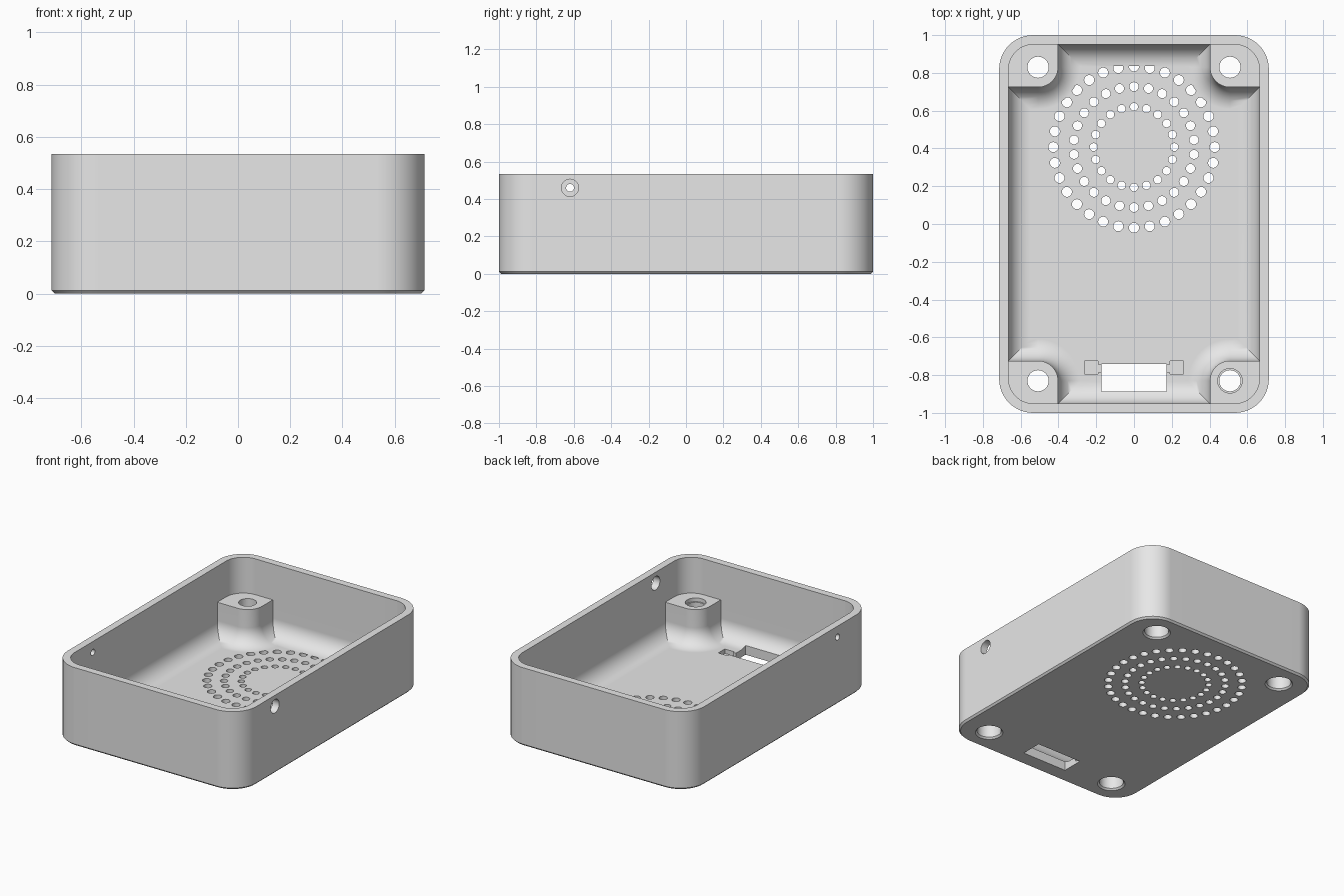
import bpy, bmesh
from math import sin, cos, pi, radians

if "Cube" in bpy.data.objects:
    bpy.data.objects.remove(bpy.data.objects["Cube"])

# Main sizes
OUT_X, OUT_Y, HEIGHT = 0.714, 1.0, 0.535
WALL, FLOOR, POST_TOP = 0.05, 0.05, 0.29
IN_X, IN_Y = OUT_X - WALL, OUT_Y - WALL
HOLE_X, HOLE_Y, POST_R = 0.508, 0.83, 0.106
FILLET, SEGS = 0.115, 12

grey = bpy.data.materials.new("light_grey_plastic")
grey.use_nodes = True
grey.diffuse_color = (0.8, 0.8, 0.8, 1)
grey.node_tree.nodes["Principled BSDF"].inputs["Base Color"].default_value = (0.8, 0.8, 0.8, 1)


def arc(cx, cy, r, start, end):
    angles = [radians(start + (end - start) * i / SEGS) for i in range(SEGS + 1)]
    return [(cx + r * cos(a), cy + r * sin(a)) for a in angles]


def four_corners(quarter, z):
    """Mirror a quarter outline into a closed ring."""
    ring = []
    for sx, sy in ((1, 1), (-1, 1), (-1, -1), (1, -1)):
        pts = [(x * sx, y * sy, z) for x, y in quarter]
        ring += pts if sx * sy > 0 else pts[::-1]
    return ring


def wall_ring(x, y, r, z):
    """Rounded rectangle, with points where the posts meet the walls."""
    corner = arc(x - r, y - r, r, 0, 90)
    return four_corners([(x, HOLE_Y - POST_R)] + corner + [(HOLE_X - POST_R, y)], z)


def post_ring(inset, z):
    """Cavity outline that runs around the corner posts."""
    r = POST_R + inset
    corner = arc(HOLE_X, HOLE_Y, r, 270, 180)
    return four_corners([(IN_X - inset, HOLE_Y - r)] + corner + [(HOLE_X - r, IN_Y - inset)], z)


def circle(x, y, z, r, along_x=False, n=32):
    pts = [(r * cos(2 * pi * i / n), r * sin(2 * pi * i / n)) for i in range(n)]
    return [(x, y + a, z + b) if along_x else (x + a, y + b, z) for a, b in pts]


def loft(bm, rings):
    """Skin a stack of rings and cap both ends."""
    rows = [[bm.verts.new(p) for p in ring] for ring in rings]
    for low, high in zip(rows, rows[1:]):
        for i in range(len(low)):
            bm.faces.new((low[i - 1], low[i], high[i], high[i - 1]))
    bm.faces.new(rows[0][::-1])
    bm.faces.new(rows[-1])


def box(bm, x0, x1, y0, y1, z0, z1):
    loft(bm, [[(x0, y0, z), (x1, y0, z), (x1, y1, z), (x0, y1, z)] for z in (z0, z1)])


def finish(bm, name):
    bmesh.ops.remove_doubles(bm, verts=bm.verts[:], dist=1e-5)
    bmesh.ops.recalc_face_normals(bm, faces=bm.faces[:])
    mesh = bpy.data.meshes.new(name)
    bm.to_mesh(mesh)
    bm.free()
    obj = bpy.data.objects.new(name, mesh)
    bpy.context.collection.objects.link(obj)
    mesh.materials.append(grey)
    return obj


# Tray: outside, rim, inside wall, post tops, then the filleted floor
CHAMFER = 0.012
rings = [
    wall_ring(OUT_X - CHAMFER, OUT_Y - CHAMFER, 0.18 - CHAMFER, 0),
    wall_ring(OUT_X, OUT_Y, 0.18, CHAMFER),
    wall_ring(OUT_X, OUT_Y, 0.18, HEIGHT),
    wall_ring(IN_X, IN_Y, 0.13, HEIGHT),
    wall_ring(IN_X, IN_Y, 0.13, POST_TOP),
    post_ring(0, POST_TOP),
]
STEPS = 8
for i in range(STEPS + 1):
    a = pi / 2 * i / STEPS
    rings.append(post_ring(FILLET * (1 - cos(a)), FLOOR + FILLET * (1 - sin(a))))
bm = bmesh.new()
loft(bm, rings)
case = finish(bm, "speaker_case")

# Round holes: speaker grille, screw posts and side walls
bm = bmesh.new()
for count, ring_r, r in ((20, 0.2135, 0.021), (26, 0.32, 0.024), (32, 0.427, 0.0265)):
    for i in range(count):
        a = pi / 2 + 2 * pi * i / count
        x, y = ring_r * cos(a), 0.407 + ring_r * sin(a)
        loft(bm, [circle(x, y, z, r, n=20) for z in (-0.05, FLOOR + 0.0001)])
for sx in (-1, 1):
    for sy in (-1, 1):
        profile = [(0.098, -0.01), (0.077, 0.011), (0.077, 0.16), (0.056, 0.16)]
        if sx > 0 > sy:
            profile += [(0.056, 0.265), (0.065, 0.265), (0.065, 0.4)]
        else:
            profile += [(0.056, 0.4)]
        loft(bm, [circle(sx * HOLE_X, sy * HOLE_Y, z, r) for r, z in profile])
for side, r in ((1, 0.046), (-1, 0.021)):
    loft(bm, [circle(side * x, -0.62, 0.46, r, True) for x in (0.62, 0.8)])
round_holes = finish(bm, "round_hole_cutter")

# Switch slot with a shallow clip recess at each end
bm = bmesh.new()
box(bm, -0.171, 0.171, -0.888, -0.741, -0.1, 0.25)
slot = finish(bm, "slot_cutter")
bm = bmesh.new()
for x0, x1 in ((-0.263, -0.19), (0.19, 0.263)):
    box(bm, x0, x1, -0.795, -0.725, 0.02, 0.1)
recess = finish(bm, "clip_recess_cutter")
bm = bmesh.new()
box(bm, -0.2, 0.2, -0.785, -0.745, 0.02, 0.1)
neck = finish(bm, "clip_neck_cutter")

# Cut the openings
bpy.ops.object.select_all(action="DESELECT")
bpy.context.view_layer.objects.active = case
case.select_set(True)
for cutter in (round_holes, slot, recess, neck):
    cutter.hide_render = True
    mod = case.modifiers.new(cutter.name, "BOOLEAN")
    mod.operation, mod.solver, mod.object = "DIFFERENCE", "EXACT", cutter
    bpy.ops.object.modifier_apply(modifier=mod.name)
    bpy.data.objects.remove(cutter)

# Smooth curved walls, keep flat areas flat
bpy.ops.object.shade_smooth_by_angle(angle=radians(30))
normals = case.modifiers.new("flat_areas", "WEIGHTED_NORMAL")
normals.keep_sharp = True
